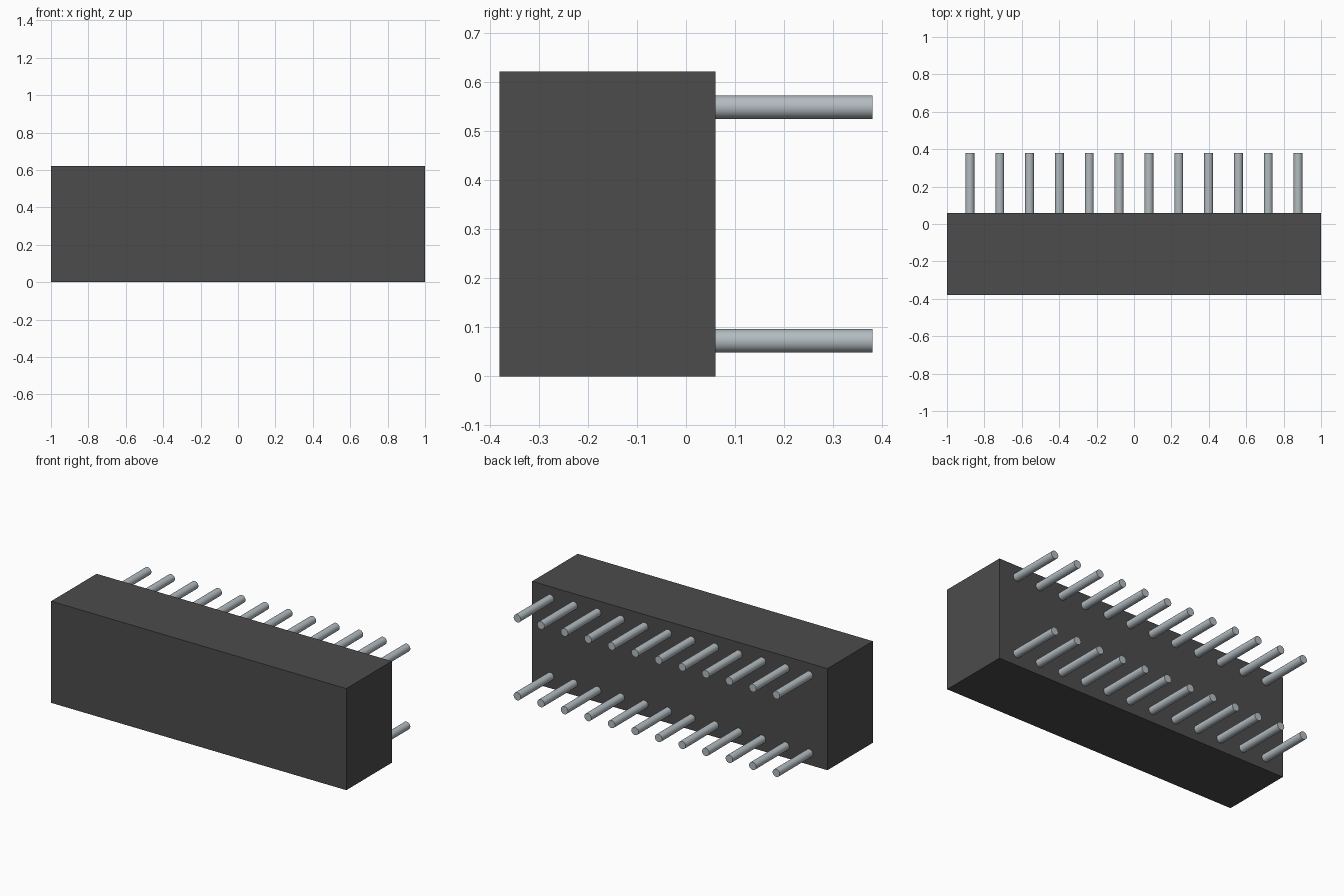
import bpy
import math

if "Cube" in bpy.data.objects:
    bpy.data.objects.remove(bpy.data.objects["Cube"], do_unlink=True)


def make_material(name, rgb):
    mat = bpy.data.materials.new(name)
    mat.use_nodes = True
    colour = (*rgb, 1.0)
    mat.diffuse_color = colour
    bsdf = next(n for n in mat.node_tree.nodes if n.type == "BSDF_PRINCIPLED")
    bsdf.inputs["Base Color"].default_value = colour
    return mat


dark_plastic = make_material("dark grey plastic", (0.072, 0.072, 0.072))
pin_metal = make_material("silver metal", (0.45, 0.50, 0.53))

HEIGHT = 0.622
FRONT_Y, BACK_Y, PIN_END_Y = -0.38, 0.06, 0.38
PIN_RADIUS = 0.024
PIN_PITCH = 0.1595
PINS_PER_ROW = 12
ROW_OFFSET = 0.2385
PIN_EMBED = 0.02

# Housing block
bpy.ops.mesh.primitive_cube_add(
    size=1, location=(0, (FRONT_Y + BACK_Y) / 2, HEIGHT / 2))
body = bpy.context.object
body.name = "housing"
body.scale = (2.0, BACK_Y - FRONT_Y, HEIGHT)
bpy.ops.object.transform_apply(location=False, rotation=False, scale=True)
body.data.materials.append(dark_plastic)


# One round pin, slightly sunk into the back of the housing
def add_pin(name, x, z):
    start = BACK_Y - PIN_EMBED
    bpy.ops.mesh.primitive_cylinder_add(
        vertices=32, radius=PIN_RADIUS, depth=PIN_END_Y - start,
        location=(x, (start + PIN_END_Y) / 2, z),
        rotation=(math.pi / 2, 0, 0))
    pin = bpy.context.object
    pin.name = name
    pin.data.materials.append(pin_metal)
    bpy.ops.object.shade_smooth_by_angle(angle=math.radians(30))


# Lower and upper rows of pins
for row, side in (("lower", -1), ("upper", 1)):
    for i in range(PINS_PER_ROW):
        x = (i - (PINS_PER_ROW - 1) / 2) * PIN_PITCH
        add_pin(f"{row}_pin_{i + 1:02d}", x, HEIGHT / 2 + side * ROW_OFFSET)
